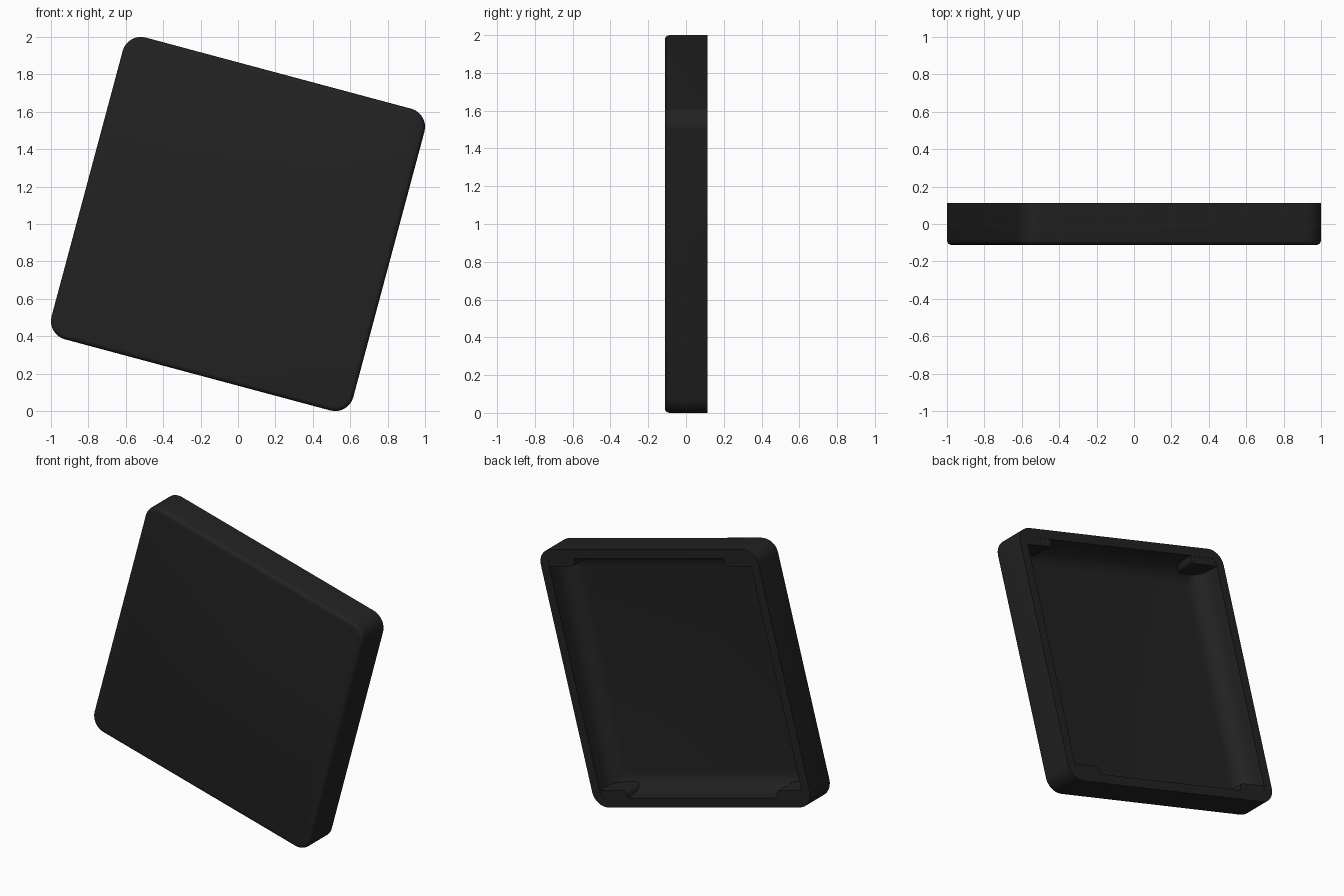
import bpy, bmesh, math
from mathutils import Matrix, Vector

if "Cube" in bpy.data.objects:
    bpy.data.objects.remove(bpy.data.objects["Cube"])

TILT = Matrix.Translation((0, 0, 1)) @ Matrix.Rotation(math.radians(15), 4, 'Y')
HALF, RADIUS = 0.835, 0.10
FRONT, BACK = -0.112, 0.113

mat = bpy.data.materials.new("black_plastic")
mat.diffuse_color = (0.016, 0.016, 0.017, 1)
mat.use_nodes = True
mat.node_tree.nodes["Principled BSDF"].inputs["Base Color"].default_value = mat.diffuse_color


def finish(name, bm, angle=35):
    bmesh.ops.recalc_face_normals(bm, faces=bm.faces)
    mesh = bpy.data.meshes.new(name)
    bm.to_mesh(mesh)
    bm.free()
    mesh.transform(TILT)
    mesh.materials.append(mat)
    ob = bpy.data.objects.new(name, mesh)
    bpy.context.collection.objects.link(ob)
    bpy.ops.object.select_all(action='DESELECT')
    ob.select_set(True)
    bpy.context.view_layer.objects.active = ob
    bpy.ops.object.shade_smooth_by_angle(angle=math.radians(angle))
    return ob


def ring(bm, inset, y, steps=8):
    """Rounded square loop, inset from the outer outline."""
    r = max(RADIUS - inset, 0.025)
    c = HALF - inset - r
    verts = []
    for q, (sx, sz) in enumerate([(1, 1), (-1, 1), (-1, -1), (1, -1)]):
        for i in range(steps + 1):
            a = math.pi / 2 * (q + i / steps)
            verts.append(bm.verts.new((sx * c + r * math.cos(a), y,
                                       sz * c + r * math.sin(a))))
    return verts


# Shell: rounded front edge, straight sides, thin rim, filleted hollow
b = 0.025
profile = [(b * (1 - math.sin(t)), FRONT + b * (1 - math.cos(t)))
           for t in [math.pi / 8 * i for i in range(5)]]
profile += [(0, BACK), (0.06, BACK), (0.06, 0.05)]
profile += [(0.06 + 0.11 * (1 - math.cos(t)), 0.05 - 0.11 * math.sin(t))
            for t in [math.pi / 12 * i for i in range(1, 7)]]
bm = bmesh.new()
rings = [ring(bm, *p) for p in profile]
n = len(rings[0])
for a, c in zip(rings, rings[1:]):
    for i in range(n):
        j = (i + 1) % n
        bm.faces.new((a[i], a[j], c[j], c[i]))
bm.faces.new(rings[0])
bm.faces.new(rings[-1])
finish("shell", bm)

# Corner blocks inside the top and bottom walls
for sx, xn in ((-1, "left"), (1, "right")):
    for sz, zn in ((-1, "bottom"), (1, "top")):
        bm = bmesh.new()
        size = Vector((0.22, 0.165, 0.08))
        centre = Vector((sx * (HALF - 0.04 - size.x / 2), BACK - 0.002 - size.y / 2,
                         sz * (HALF - 0.03 - size.z / 2)))
        bmesh.ops.create_cube(bm, size=1, matrix=Matrix.Translation(centre)
                              @ Matrix.Diagonal((*size, 1)))
        edges = [e for e in bm.edges if all(
            (v.co.x - centre.x) * sx < 0 and (v.co.z - centre.z) * sz < 0
            for v in e.verts)]
        bmesh.ops.bevel(bm, geom=edges, offset=0.03, segments=4,
                        profile=0.5, affect='EDGES')
        finish(f"corner_block_{zn}_{xn}", bm)
